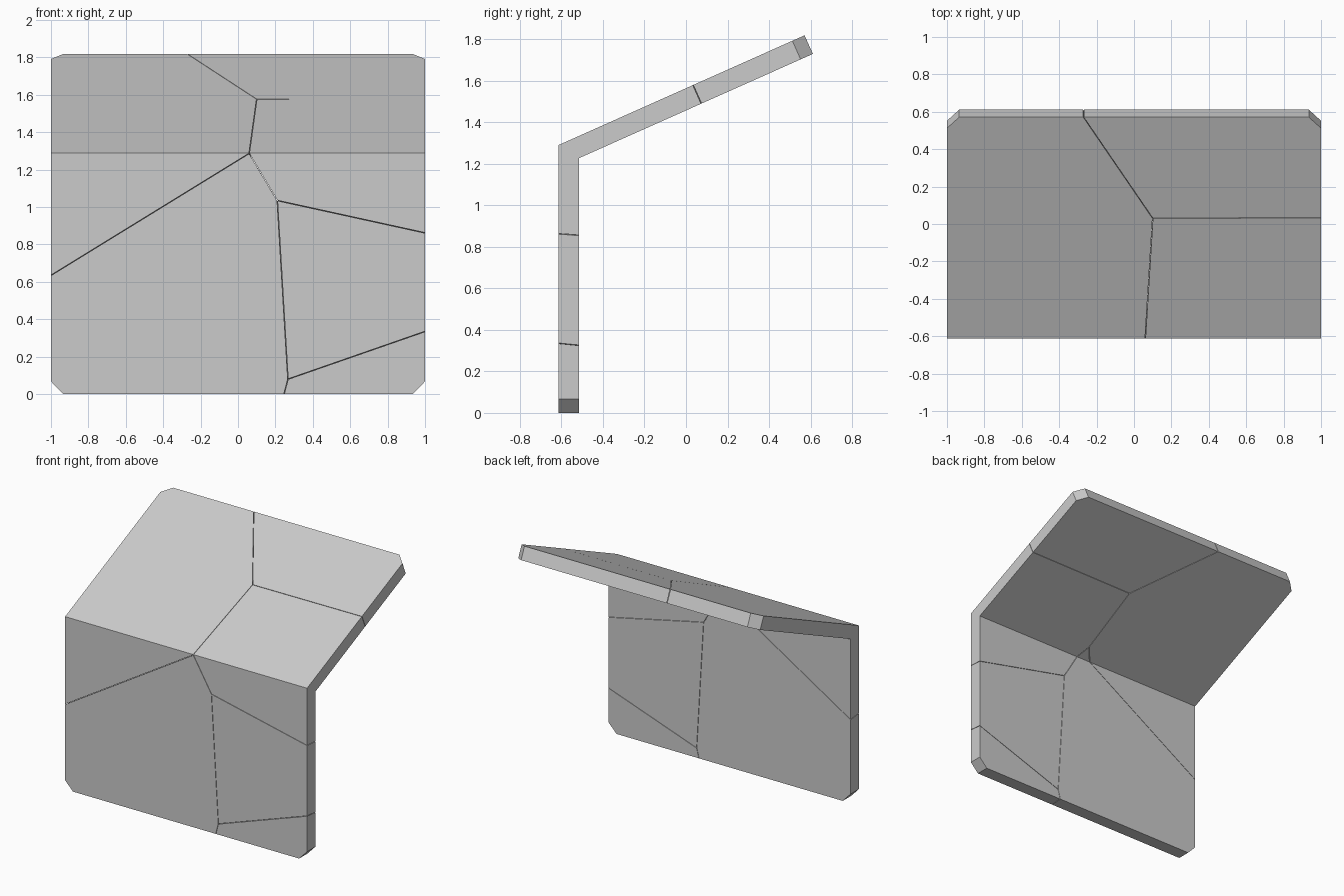
import bpy, bmesh
from mathutils import Vector as V

if "Cube" in bpy.data.objects:
    bpy.data.objects.remove(bpy.data.objects["Cube"])

GAP = 0.0015           # half the width of each crack
SLOPE = 0.446          # rise of the roof slab per unit of y
N = V((0, 0.4076, -0.913))     # into the roof slab
D = V((0.005, 0.1, -0.008))    # into the wall slab
Y = V((0, 1, 0))

# Bent slab cross-section (y, z)
PROFILE = [(-0.613, 0), (-0.515, 0), (-0.515, 1.2265),
           (0.611, 1.7285), (0.571, 1.818), (-0.613, 1.29)]


def wall(x, z):
    return V((x, -0.613, z))


def roof(x, y):
    return V((x, y, 1.29 + (y + 0.613) * SLOPE))


# Crack junctions on the outer face
bend, mid, low = wall(0.06, 1.287), wall(0.21, 1.035), wall(0.267, 0.08)
top = roof(0.1, 0.03)

# Each crack: two points on the face and the direction through the slab
CRACKS = {
    "left": (wall(-1, 0.635), bend, D),
    "upper": (bend, mid, D),
    "centre": (mid, low, D),
    "foot": (low, wall(0.246, 0), D),
    "right_high": (mid, wall(1, 0.862), D),
    "right_low": (low, wall(1, 0.335), D),
    "roof_low": (bend, top, N),
    "roof_high": (top, roof(-0.27, 0.571), N),
    "roof_right": (top, roof(1, 0.034), N),
}

# Clipped corners, mirrored left and right
CORNERS = []
for s in (-1, 1):
    CORNERS.append((wall(s * 0.935, 0), wall(s, 0.068), Y))
    CORNERS.append((roof(s * 0.935, 0.571), roof(s, 0.512), N))


def cut(bm, plane, seed, gap):
    """Keep the side of the plane that holds the seed and cap the cut."""
    p, q, d = plane
    n = (q - p).cross(d).normalized()
    if n.dot(seed - p) > 0:
        n.negate()
    bmesh.ops.bisect_plane(bm, geom=bm.verts[:] + bm.edges[:] + bm.faces[:],
                           dist=1e-6, plane_co=p - n * gap, plane_no=n,
                           clear_outer=True)
    rim = [e for e in bm.edges if e.is_boundary]
    if rim:
        bmesh.ops.holes_fill(bm, edges=rim, sides=0)


def piece(name, seed, cracks):
    bm = bmesh.new()
    face = bm.faces.new([bm.verts.new((-1, y, z)) for y, z in PROFILE])
    ext = bmesh.ops.extrude_face_region(bm, geom=[face])
    bmesh.ops.translate(bm, vec=(2, 0, 0),
                        verts=[v for v in ext["geom"] if isinstance(v, bmesh.types.BMVert)])
    if not face.is_valid or any(e.is_boundary for e in bm.edges):
        bmesh.ops.holes_fill(bm, edges=bm.edges[:], sides=0)
    for c in cracks:
        cut(bm, CRACKS[c], seed, GAP)
    for c in CORNERS:
        cut(bm, c, V((0, 0, 0.9)), 0)
    bmesh.ops.recalc_face_normals(bm, faces=bm.faces[:])
    me = bpy.data.meshes.new(name)
    bm.to_mesh(me)
    bm.free()
    bpy.context.collection.objects.link(bpy.data.objects.new(name, me))


# Six broken pieces of the slab
piece("bend_piece_left", roof(-0.5, -0.5), ["roof_low", "roof_high", "left"])
piece("bend_piece_right", roof(0.6, -0.5), ["roof_low", "roof_right", "upper", "right_high"])
piece("roof_piece_right", roof(0.6, 0.4), ["roof_right", "roof_high"])
piece("wall_piece_left", wall(-0.3, 0.5), ["left", "upper", "centre", "foot"])
piece("wall_piece_right", wall(0.6, 0.6), ["centre", "right_high", "right_low"])
piece("wall_piece_corner", wall(0.6, 0.1), ["right_low", "foot"])
